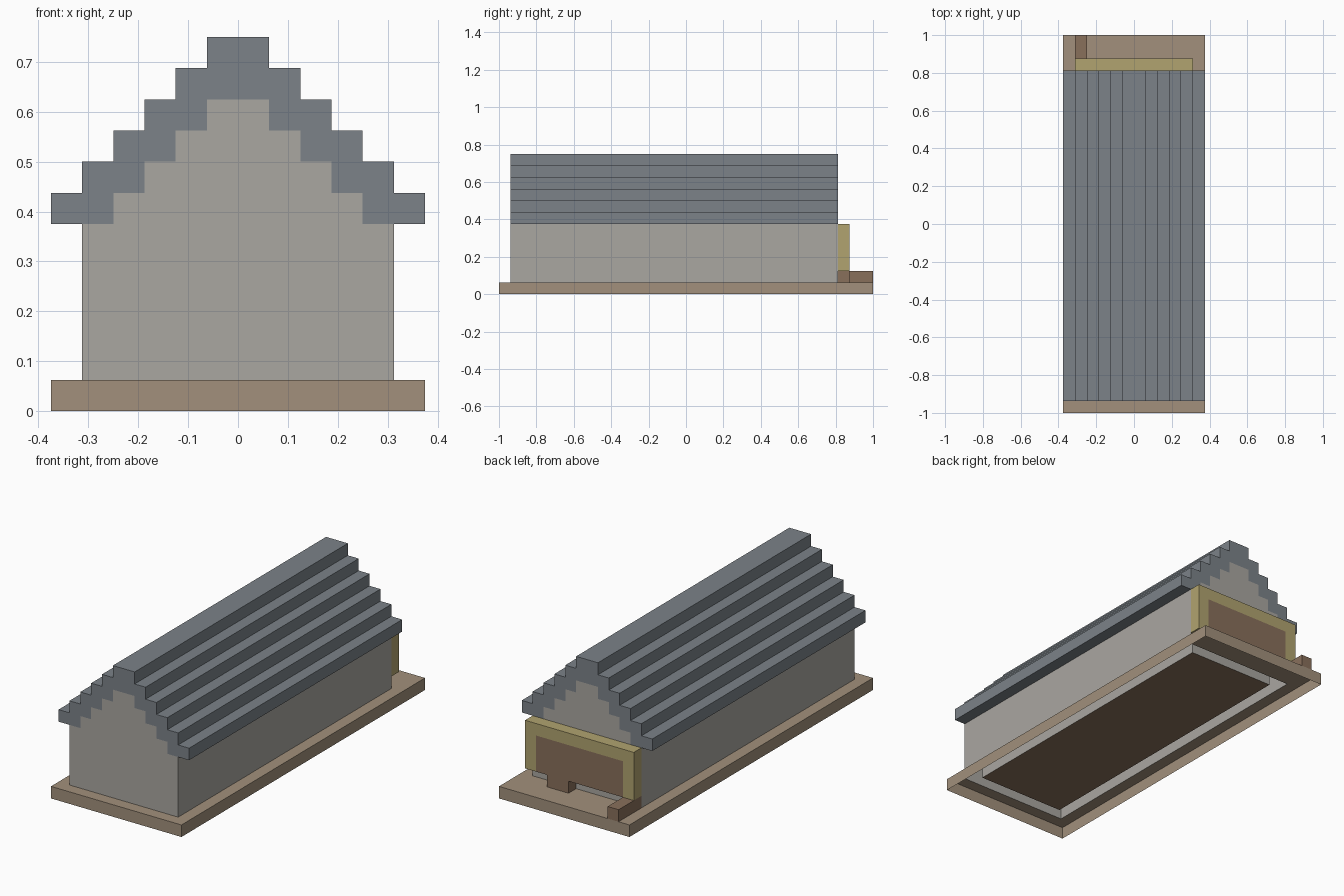
import bpy

if "Cube" in bpy.data.objects:
    bpy.data.objects.remove(bpy.data.objects["Cube"])

V = 0.0625  # one block of the grid


def mat(name, rgb):
    m = bpy.data.materials.new(name)
    m.diffuse_color = (*rgb, 1)
    m.use_nodes = True
    m.node_tree.nodes["Principled BSDF"].inputs["Base Color"].default_value = m.diffuse_color
    return m


STONE = mat("stone", (0.40, 0.385, 0.355))
SLATE = mat("slate", (0.20, 0.225, 0.25))
EARTH = mat("earth", (0.36, 0.28, 0.20))
YELLOW = mat("yellow_wood", (0.44, 0.37, 0.16))
BROWN = mat("brown_wood", (0.25, 0.16, 0.105))


def build(name, faces, material):
    """Make one object from polygons given in block units."""
    verts, polys, index = [], [], {}
    for f in faces:
        poly = []
        for p in f:
            if p not in index:
                index[p] = len(verts)
                verts.append([c * V for c in p])
            poly.append(index[p])
        polys.append(poly)
    me = bpy.data.meshes.new(name)
    me.from_pydata(verts, [], polys)
    me.materials.append(material)
    ob = bpy.data.objects.new(name, me)
    bpy.context.collection.objects.link(ob)
    return ob


def tube(profile, y0, y1, closed=True):
    """Side faces of an x-z profile swept along y."""
    n = len(profile)
    out = []
    for i in range(n if closed else n - 1):
        (a, b), (c, d) = profile[i], profile[(i + 1) % n]
        out.append([(a, y0, b), (a, y1, b), (c, y1, d), (c, y0, d)])
    return out


def cap(profile, y, flip=False):
    f = [(x, y, z) for x, z in profile]
    return f[::-1] if flip else f


def flat(x0, x1, y0, y1, z):
    return [(x0, y0, z), (x1, y0, z), (x1, y1, z), (x0, y1, z)]


def box(name, x0, x1, y0, y1, z0, z1, material, bottom=True):
    p = [(x1, z0), (x1, z1), (x0, z1), (x0, z0)]
    faces = tube(p, y0, y1, bottom) + [cap(p, y0), cap(p, y1, True)]
    return build(name, faces, material)


def stairs(half, z, n):
    """Right half of a stepped line: start half-width, height, step count."""
    pts = []
    for i in range(n):
        pts += [(half - i, z + i), (half - i, z + i + 1)]
    return pts


def mirrored(right):
    return right + [(-x, z) for x, z in reversed(right)]


Y0, Y1 = -15, 13  # house ends

# Stepped roof shell, one slab following the gable
outer = mirrored(stairs(6, 6, 6))
inner = mirrored(stairs(4, 6, 4))
roof = tube(outer, Y0, Y1, False) + [f[::-1] for f in tube(inner, Y0, Y1, False)]
for s in (1, -1):
    roof.append([(4 * s, Y0, 6), (6 * s, Y0, 6), (6 * s, Y1, 6), (4 * s, Y1, 6)][::-s])
for y in (Y0, Y1):
    for i in range(4):
        for s in (1, -1):
            a, b, z = (4 - i) * s, (6 - i) * s, 6 + i
            roof.append([(a, y, z), (b, y, z), (b, y, z + 1), (a, y, z + 1)])
    roof.append([(-2, y, 10), (2, y, 10), (2, y, 11), (-2, y, 11)])
    roof.append([(-1, y, 11), (1, y, 11), (1, y, 12), (-1, y, 12)])
build("stepped_roof", roof, SLATE)

# Hollow walls: outer and inner skins with stepped gables, open underneath
walls = []
for half, a, b, flip in ((5, Y0, Y1, False), (4, Y0 + 1, Y1 - 1, True)):
    gable = mirrored([(half, 1), (half, 6)] + stairs(4, 6, 4))
    walls += [cap(gable, a, flip), cap(gable, b, not flip)]
    for s in (1, -1):
        q = [(s * half, a, 1), (s * half, b, 1), (s * half, b, 6), (s * half, a, 6)]
        walls.append(q if (s > 0) != flip else q[::-1])
build("stone_walls", walls, STONE)

# Base plinth without underside, its top ending at the outer wall
rim = [flat(-6, 6, -16, Y0, 1), flat(-6, 6, Y1, 16, 1),
       flat(-6, -5, Y0, Y1, 1), flat(5, 6, Y0, Y1, 1)]
corners = [(-6, -16), (6, -16), (6, 16), (-6, 16)]
for i in range(4):
    (a, b), (c, d) = corners[i], corners[(i + 1) % 4]
    rim.append([(a, b, 0), (c, d, 0), (c, d, 1), (a, b, 1)])
build("base_plinth", rim, EARTH)

# Inside floor
build("inside_floor", [flat(-4, 4, Y0 + 1, Y1 - 1, 1)], BROWN)

# Yellow framed panel on the back end
box("panel_frame_top", -5, 5, 13, 14, 5, 6, YELLOW)
box("panel_frame_left", -5, -4, 13, 14, 2, 5, YELLOW)
box("panel_frame_right", 4, 5, 13, 14, 2, 5, YELLOW)
box("panel_board", -4, 4, 13, 14, 2, 5, BROWN)

# Low wooden blocks under and beside the panel
box("support_block", 1, 3, 13, 14, 1, 2, BROWN, False)
box("log_block", -5, -4, 13, 16, 1, 2, BROWN, False)
